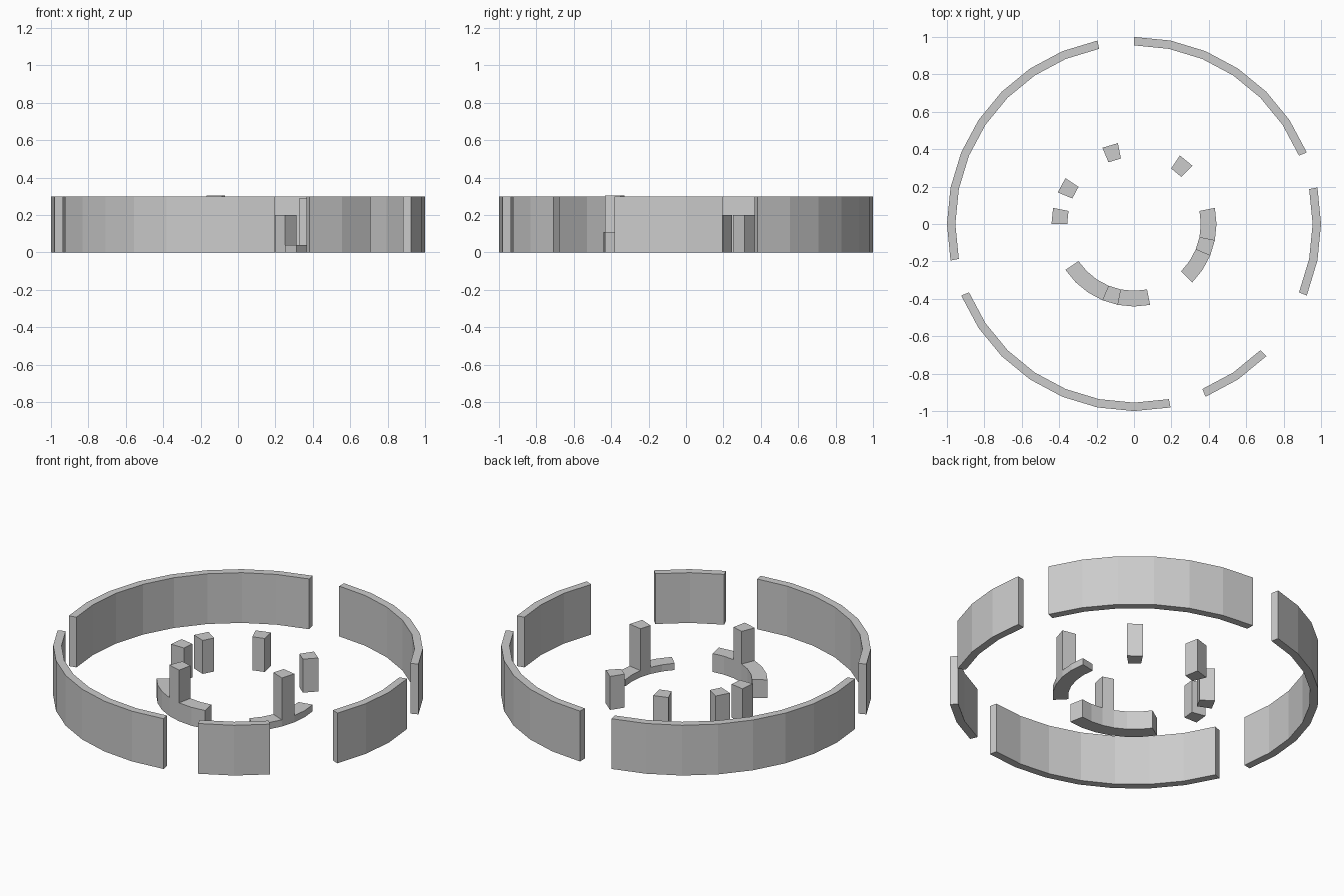
import bpy
from math import cos, sin, pi

if "Cube" in bpy.data.objects:
    bpy.data.objects.remove(bpy.data.objects["Cube"])

STEP = 2 * pi / 32  # every ring is divided into 32 sides


def arc_wall(name, first, last, r_in, r_out, z0, z1):
    """Closed, flat-faced wall following the ring from step first to step last."""
    verts, faces = [], []
    for i in range(first, last + 1):
        c, s = cos(i * STEP), sin(i * STEP)
        verts += [(r_in * c, r_in * s, z0), (r_out * c, r_out * s, z0),
                  (r_out * c, r_out * s, z1), (r_in * c, r_in * s, z1)]
    n = last - first
    for i in range(n):
        a, b = 4 * i, 4 * i + 4
        for k in range(4):
            m = (k + 1) % 4
            faces.append((a + k, b + k, b + m, a + m))
    faces.append((0, 1, 2, 3))
    faces.append((4 * n + 3, 4 * n + 2, 4 * n + 1, 4 * n))
    mesh = bpy.data.meshes.new(name)
    # reversed winding so that normals point outward
    mesh.from_pydata(verts, [], [f if len(faces) - j <= 2 else f[::-1]
                                 for j, f in enumerate(faces)])
    import bmesh
    bm = bmesh.new()
    bm.from_mesh(mesh)
    bmesh.ops.recalc_face_normals(bm, faces=bm.faces)
    bm.to_mesh(mesh)
    bm.free()
    obj = bpy.data.objects.new(name, mesh)
    bpy.context.collection.objects.link(obj)
    return obj


# Outer ring wall, broken by gaps
for first, last in [(2, 8), (9, 17), (18, 25), (26, 28), (30, 33)]:
    arc_wall("outer_wall", first, last, 0.955, 1.0, 0, 0.3)

# Inner ring: free-standing short pillars
R_IN, R_OUT = 0.357, 0.441
for first in (4, 9, 13, 15):
    arc_wall("short_pillar", first, first + 1, R_IN, R_OUT, 0, 0.2)

# Inner ring: low curbs, each with one tall pillar rising from it
for first, last, pillar, curb_h, pillar_h in [(19, 25, 22, 0.11, 0.305),
                                              (28, 33, 30, 0.04, 0.29)]:
    arc_wall("low_curb", first, pillar, R_IN, R_OUT, 0, curb_h)
    arc_wall("tall_pillar", pillar, pillar + 1, R_IN, R_OUT, 0, pillar_h)
    arc_wall("low_curb", pillar + 1, last, R_IN, R_OUT, 0, curb_h)
